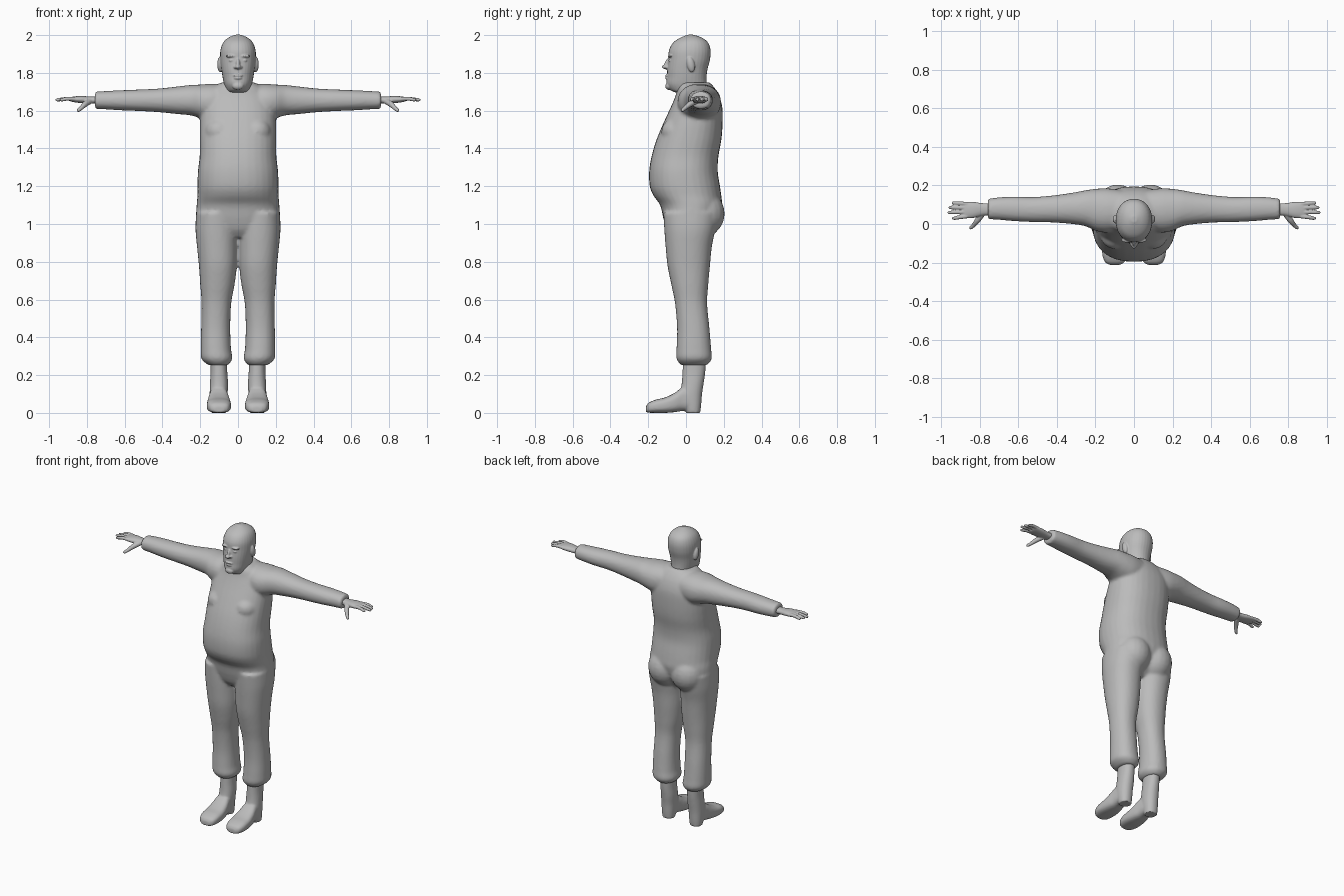
import bpy, bmesh, math
from mathutils import Vector, Matrix

grey = bpy.data.materials.new("plain grey")
grey.diffuse_color = (0.5, 0.5, 0.5, 1)


def smooth_keys(keys, steps=4):
    """Catmull-Rom interpolation through key tuples."""
    out = []
    for i in range(len(keys) - 1):
        p = [keys[max(0, min(len(keys) - 1, i + k))] for k in (-1, 0, 1, 2)]
        for s in range(steps):
            t = s / steps
            out.append([0.5 * (2 * b + (c - a) * t + (2 * a - 5 * b + 4 * c - d) * t * t
                               + (3 * b - a - 3 * c + d) * t ** 3) for a, b, c, d in zip(*p)])
    return out + [list(keys[-1])]


def skin(bm, rings):
    """Bridge rings of points and close both ends."""
    vs = [[bm.verts.new(p) for p in r] for r in rings]
    n = len(vs[0])
    for a, b in zip(vs, vs[1:]):
        for i in range(n):
            bm.faces.new((a[i], a[(i + 1) % n], b[(i + 1) % n], b[i]))
    bm.faces.new(vs[0][::-1])
    bm.faces.new(vs[-1])


def loft(bm, axis, keys, sign=1, power=2.2, n=32):
    """Keys are (position on axis, a min, a max, b min, b max)."""
    rings = []
    for t, a0, a1, b0, b1 in smooth_keys(keys):
        ring = []
        for i in range(n):
            ang = 2 * math.pi * i / n
            c, s = math.cos(ang), math.sin(ang)
            a = (a0 + a1) / 2 + (a1 - a0) / 2 * math.copysign(abs(c) ** (2 / power), c)
            b = (b0 + b1) / 2 + (b1 - b0) / 2 * math.copysign(abs(s) ** (2 / power), s)
            x, y, z = {"z": (a, b, t), "x": (t, a, b), "y": (a, t, b)}[axis]
            ring.append((x * sign, y, z))
        rings.append(ring)
    skin(bm, rings)


def tube(bm, keys, sign=1, n=12):
    """Round limb through (x, y, z, radius) keys."""
    pts = smooth_keys(keys, 3)
    rings = []
    for i, (x, y, z, r) in enumerate(pts):
        d = Vector(pts[min(i + 1, len(pts) - 1)][:3]) - Vector(pts[max(i - 1, 0)][:3])
        q = d.to_track_quat("Z", "Y")
        ring = []
        for k in range(n):
            ang = 2 * math.pi * k / n
            p = Vector((x, y, z)) + q @ Vector((r * math.cos(ang), r * math.sin(ang), 0))
            ring.append((p.x * sign, p.y, p.z))
        rings.append(ring)
    skin(bm, rings)


def blob(bm, pos, size, tilt=0):
    m = Matrix.Translation(pos) @ Matrix.Rotation(tilt, 4, "X") @ Matrix.Diagonal((*size, 1))
    bmesh.ops.create_uvsphere(bm, u_segments=20, v_segments=14, radius=1, matrix=m)


def finish(name, bm, voxel, relax):
    """Fuse the overlapping volumes into one smooth skin."""
    bmesh.ops.recalc_face_normals(bm, faces=bm.faces)
    me = bpy.data.meshes.new(name)
    bm.to_mesh(me)
    bm.free()
    me.materials.append(grey)
    ob = bpy.data.objects.new(name, me)
    bpy.context.collection.objects.link(ob)
    rm = ob.modifiers.new("fuse", "REMESH")
    rm.mode, rm.voxel_size, rm.use_smooth_shade = "VOXEL", voxel, True
    sm = ob.modifiers.new("relax", "SMOOTH")
    sm.factor, sm.iterations = 0.5, relax


# Clothed body: torso, sleeves and trousers
bm = bmesh.new()
torso = [(0.93, 0.10, -0.07, 0.09), (0.97, 0.18, -0.10, 0.13), (1.03, 0.219, -0.12, 0.17),
         (1.10, 0.219, -0.137, 0.19), (1.15, 0.215, -0.172, 0.187), (1.20, 0.215, -0.192, 0.18),
         (1.28, 0.212, -0.195, 0.168), (1.36, 0.203, -0.182, 0.172), (1.45, 0.203, -0.155, 0.188),
         (1.54, 0.202, -0.117, 0.194), (1.62, 0.195, -0.08, 0.192), (1.68, 0.17, -0.055, 0.175),
         (1.72, 0.135, -0.045, 0.152), (1.75, 0.085, -0.035, 0.125)]
loft(bm, "z", [(z, -w, w, f, b) for z, w, f, b in torso], power=2.3)
for s in (-1, 1):
    # sleeve
    loft(bm, "x", [(0.06, -0.03, 0.175, 1.55, 1.74), (0.14, -0.045, 0.185, 1.545, 1.742),
                   (0.20, -0.035, 0.182, 1.56, 1.738), (0.25, -0.012, 0.175, 1.575, 1.736),
                   (0.32, 0.0, 0.162, 1.582, 1.728), (0.42, 0.008, 0.148, 1.592, 1.717),
                   (0.52, 0.01, 0.14, 1.598, 1.712), (0.62, 0.015, 0.142, 1.602, 1.708),
                   (0.70, 0.022, 0.138, 1.607, 1.704), (0.758, 0.025, 0.13, 1.61, 1.70)], s)
    # trouser leg
    loft(bm, "z", [(0.252, 0.055, 0.155, -0.025, 0.11), (0.285, 0.03, 0.193, -0.05, 0.136),
                   (0.34, 0.037, 0.197, -0.05, 0.133), (0.45, 0.041, 0.195, -0.047, 0.124),
                   (0.58, 0.036, 0.193, -0.058, 0.112), (0.68, 0.018, 0.2, -0.078, 0.118),
                   (0.78, 0.006, 0.207, -0.098, 0.127), (0.88, 0.003, 0.217, -0.108, 0.137),
                   (0.97, 0.002, 0.225, -0.115, 0.155), (1.06, 0.01, 0.222, -0.12, 0.17)], s)
    # seat and chest
    blob(bm, (s * 0.085, 0.085, 1.055), (0.115, 0.12, 0.125))
    blob(bm, (s * 0.10, -0.055, 1.49), (0.075, 0.075, 0.07))
finish("clothed_body", bm, 0.01, 3)

# Head and neck with face
bm = bmesh.new()
head = [(1.66, 0.07, -0.01, 0.13), (1.69, 0.068, -0.04, 0.125), (1.708, 0.066, -0.082, 0.118),
        (1.74, 0.074, -0.102, 0.11), (1.78, 0.082, -0.10, 0.109), (1.82, 0.088, -0.099, 0.114),
        (1.87, 0.094, -0.094, 0.127), (1.92, 0.093, -0.09, 0.13), (1.96, 0.079, -0.068, 0.117),
        (1.986, 0.052, -0.03, 0.085), (2.002, 0.014, 0.01, 0.04)]
loft(bm, "z", [(z, -w, w, f, b) for z, w, f, b in head], power=2.15)
blob(bm, (0, -0.098, 1.848), (0.011, 0.016, 0.032), -0.35)   # nose bridge
blob(bm, (0, -0.108, 1.832), (0.015, 0.02, 0.012))           # nose tip
blob(bm, (0, -0.099, 1.786), (0.026, 0.012, 0.006))          # upper lip
blob(bm, (0, -0.098, 1.772), (0.022, 0.012, 0.007))          # lower lip
blob(bm, (0, -0.092, 1.73), (0.03, 0.018, 0.02))             # chin
for s in (-1, 1):
    blob(bm, (s * 0.036, -0.083, 1.889), (0.03, 0.014, 0.008))        # brow
    blob(bm, (s * 0.034, -0.084, 1.866), (0.014, 0.009, 0.007))       # eye
    blob(bm, (s * 0.014, -0.1, 1.83), (0.009, 0.012, 0.008))          # nostril wing
    blob(bm, (s * 0.094, 0.025, 1.845), (0.016, 0.021, 0.042), 0.2)   # ear
finish("head", bm, 0.004, 2)

for s, side in ((-1, "right"), (1, "left")):
    # Hand: wrist and palm, four fingers, thumb
    bm = bmesh.new()
    loft(bm, "x", [(0.74, 0.045, 0.108, 1.637, 1.675), (0.785, 0.043, 0.108, 1.638, 1.675),
                   (0.83, 0.032, 0.114, 1.64, 1.678), (0.87, 0.03, 0.115, 1.645, 1.675),
                   (0.89, 0.034, 0.111, 1.65, 1.67)], s)
    for y0, y1, tip in ((0.04, 0.03, 0.943), (0.062, 0.06, 0.966), (0.084, 0.086, 0.96), (0.104, 0.109, 0.944)):
        tube(bm, [(0.865, y0, 1.662, 0.011), (0.905, (y0 + y1) / 2, 1.663, 0.0105),
                  (tip - 0.015, y1, 1.658, 0.009), (tip - 0.003, y1, 1.656, 0.007),
                  (tip, y1, 1.655, 0.004)], s)
    tube(bm, [(0.785, 0.055, 1.65, 0.016), (0.81, 0.02, 1.634, 0.015), (0.83, -0.005, 1.614, 0.011),
              (0.846, -0.02, 1.601, 0.009), (0.85, -0.024, 1.597, 0.004)], s)
    finish(side + "_hand", bm, 0.004, 1)

    # Boot: ankle shaft, foot and heel
    bm = bmesh.new()
    loft(bm, "z", [(0.0, 0.065, 0.142, 0.0, 0.075), (0.04, 0.06, 0.147, -0.015, 0.08),
                   (0.10, 0.055, 0.15, -0.03, 0.085), (0.16, 0.053, 0.148, -0.022, 0.094),
                   (0.22, 0.057, 0.145, -0.018, 0.102), (0.31, 0.06, 0.145, -0.015, 0.108)], s)
    loft(bm, "y", [(-0.212, 0.075, 0.125, 0.005, 0.033), (-0.198, 0.05, 0.15, 0.001, 0.053),
                   (-0.16, 0.038, 0.164, 0.0, 0.07), (-0.11, 0.037, 0.165, 0.0, 0.082),
                   (-0.06, 0.043, 0.16, 0.004, 0.106), (-0.02, 0.052, 0.152, 0.01, 0.135),
                   (0.02, 0.058, 0.148, 0.01, 0.145)], s, 2.8)
    finish(side + "_boot", bm, 0.006, 2)
